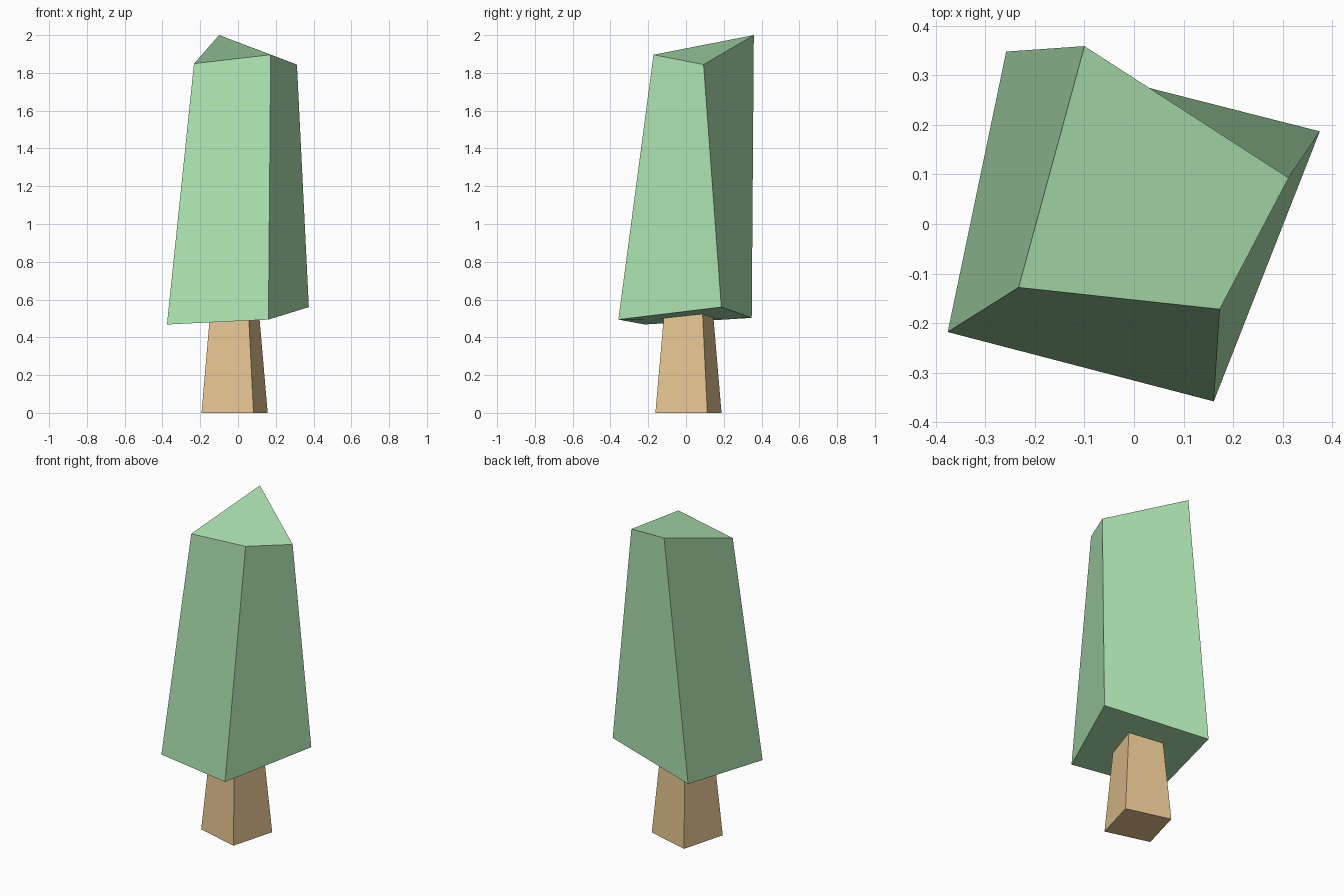
import bpy
import bmesh
import math

if "Cube" in bpy.data.objects:
    bpy.data.objects.remove(bpy.data.objects["Cube"])


def frustum(name, lower, upper, colour):
    """Four-sided block joining two rings of corners (both anticlockwise from above)."""
    bm = bmesh.new()
    lo = [bm.verts.new(p) for p in lower]
    up = [bm.verts.new(p) for p in upper]
    n = len(lo)
    for i in range(n):
        j = (i + 1) % n
        # starting corner sets which diagonal the twisted side folds along
        bm.faces.new((lo[j], up[j], up[i], lo[i]))
    bm.faces.new(lo[::-1])
    bm.faces.new((up[1], up[2], up[3], up[0]))
    bm.normal_update()
    mesh = bpy.data.meshes.new(name)
    bm.to_mesh(mesh)
    bm.free()
    mat = bpy.data.materials.new(name + "_colour")
    mat.diffuse_color = (*colour, 1)
    mat.use_nodes = True
    mat.node_tree.nodes["Principled BSDF"].inputs["Base Color"].default_value = mat.diffuse_color
    mesh.materials.append(mat)
    obj = bpy.data.objects.new(name, mesh)
    bpy.context.collection.objects.link(obj)
    return obj


def square(cx, cy, radius, z, turn):
    """Corners of a turned square, starting at the front left."""
    return [(cx + radius * math.cos(turn + i * math.pi / 2),
             cy + radius * math.sin(turn + i * math.pi / 2), z) for i in range(4)]


# Trunk: turned square, tapering up into the foliage
turn = math.radians(225 - 15.3)
frustum("trunk",
        square(-0.018, 0.013, 0.2015, 0.0, turn),
        square(-0.018, 0.014, 0.142, 0.6, turn),
        (0.78, 0.55, 0.28))

# Foliage: irregular leaning block with a peaked back corner
frustum("foliage",
        [(-0.376, -0.218, 0.468), (0.161, -0.358, 0.494),
         (0.375, 0.187, 0.56), (-0.258, 0.348, 0.503)],
        [(-0.233, -0.128, 1.849), (0.173, -0.172, 1.896),
         (0.312, 0.093, 1.844), (-0.1, 0.359, 2.0)],
        (0.42, 0.77, 0.44))
